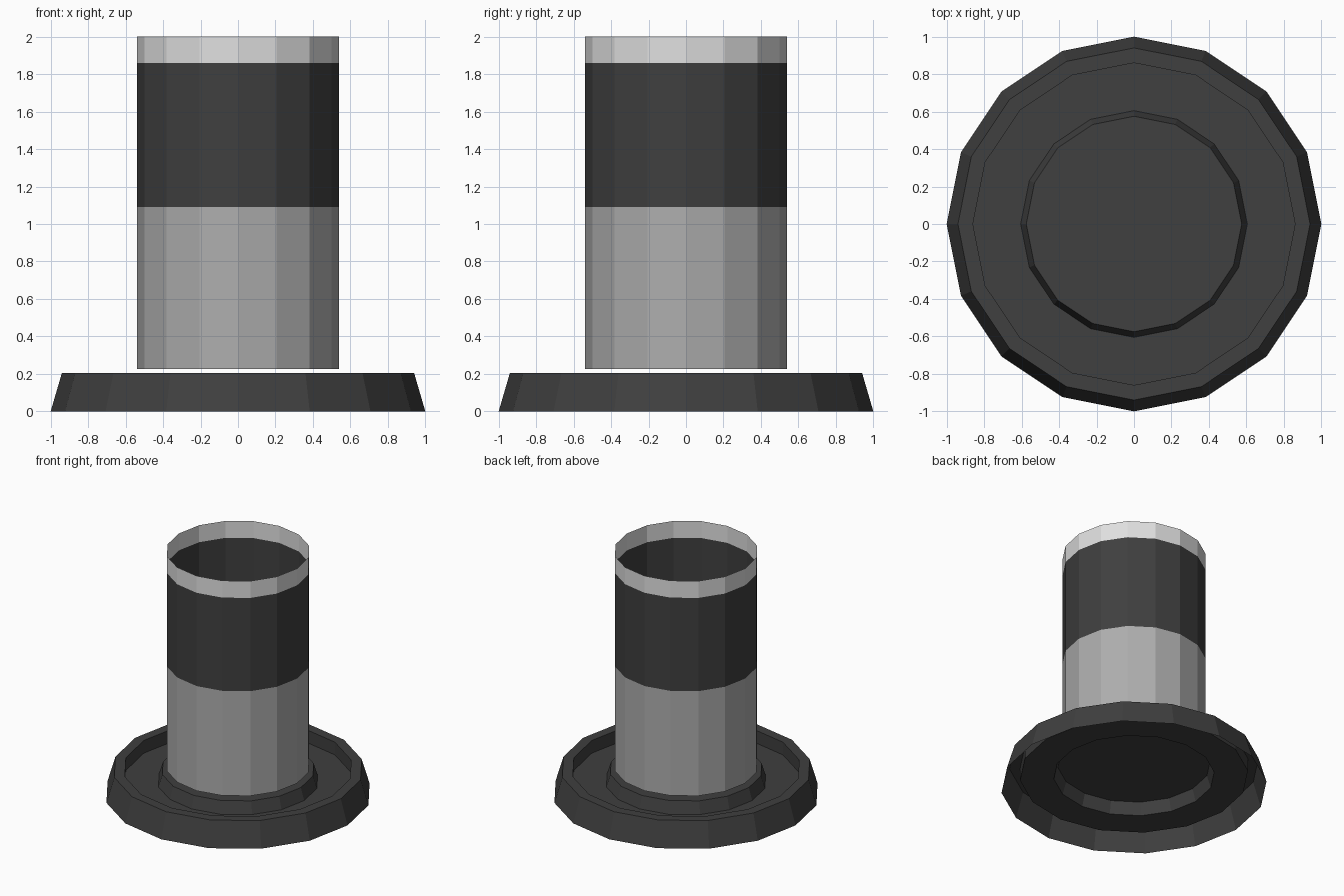
import bpy, bmesh, math

if "Cube" in bpy.data.objects:
    bpy.data.objects.remove(bpy.data.objects["Cube"])

SIDES = 16

def material(name, v):
    m = bpy.data.materials.new(name)
    m.diffuse_color = (v, v, v, 1)
    m.use_nodes = True
    m.node_tree.nodes["Principled BSDF"].inputs["Base Color"].default_value = m.diffuse_color
    return m

dark = material("dark_grey", 0.050)
mid = material("mid_grey", 0.42)
light = material("light_grey", 0.74)

def lathe(name, profile, mats, slots, cap=False):
    """Spin a (radius, z) profile into a 16-sided shell; slots = material per band."""
    bm = bmesh.new()
    rings = []
    for r, z in profile:
        rings.append([bm.verts.new((r * math.cos(2 * math.pi * i / SIDES),
                                    r * math.sin(2 * math.pi * i / SIDES), z))
                      for i in range(SIDES)])
    for a, b, slot in zip(rings, rings[1:], slots):
        for i in range(SIDES):
            j = (i + 1) % SIDES
            bm.faces.new((a[i], a[j], b[j], b[i])).material_index = slot
    if cap:
        bm.faces.new(rings[-1])
    me = bpy.data.meshes.new(name)
    bm.to_mesh(me)
    bm.free()
    for m in mats:
        me.materials.append(m)
    ob = bpy.data.objects.new(name, me)
    bpy.context.collection.objects.link(ob)
    return ob

# Base: sloped skirt, flat rim, sunken ring and raised centre plinth, open below
lathe("base", [(1.0, 0), (0.94, 0.205), (0.86, 0.205), (0.86, 0.10),
               (0.605, 0.10), (0.575, 0.20)], [dark], [0] * 5, cap=True)

# Tube: thin open sleeve floating just above the plinth, in three bands
lathe("tube", [(0.54, 0.225), (0.54, 1.09), (0.54, 1.86), (0.54, 2.0)],
      [mid, dark, light], [0, 1, 2])
